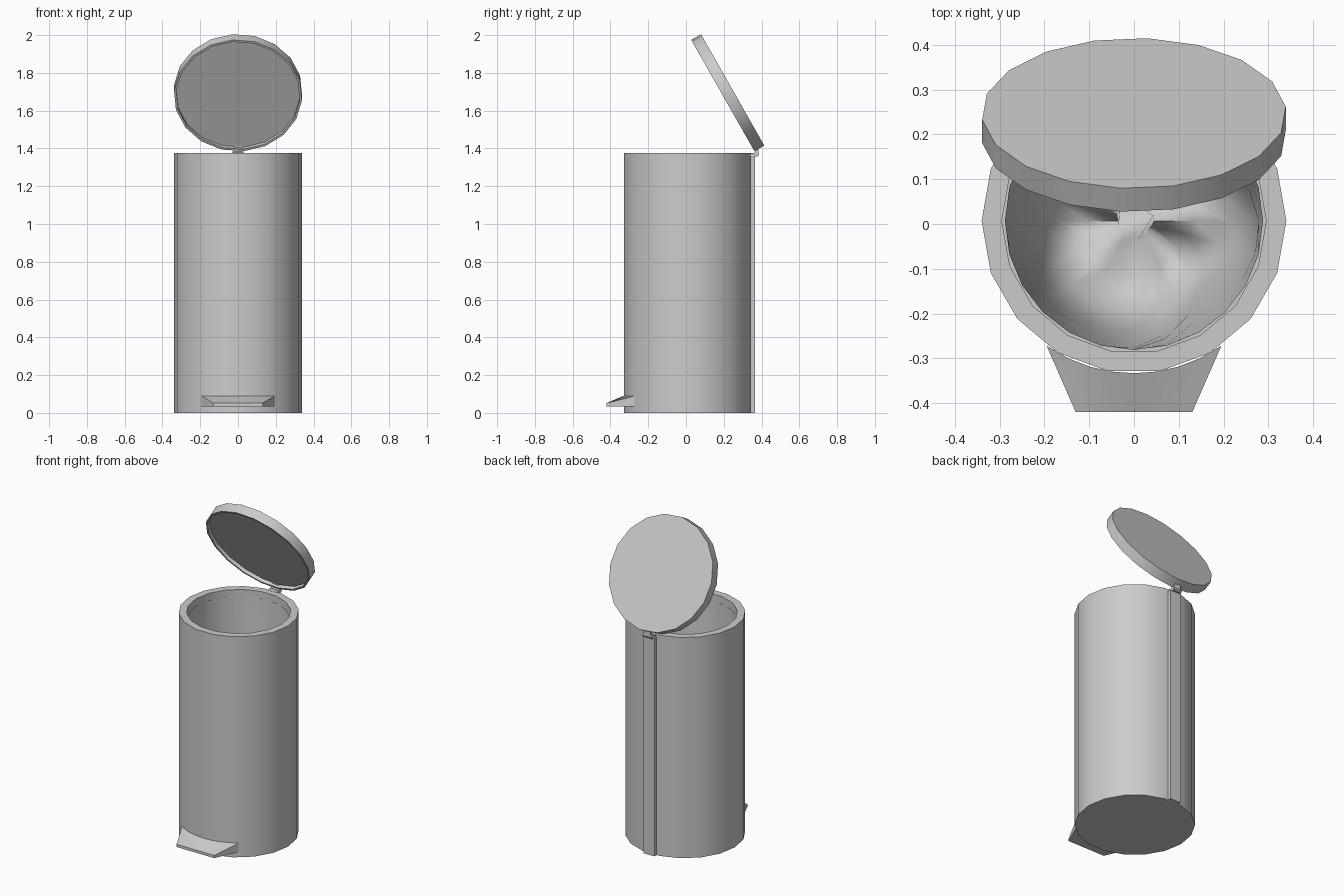
import bpy, bmesh, math, random
from mathutils import Matrix, Vector

if "Cube" in bpy.data.objects:
    bpy.data.objects.remove(bpy.data.objects["Cube"])
random.seed(4)

SIDES = 18
R = 0.34
CY = 0.007
TOP = 1.375

steel = bpy.data.materials.new("brushed grey")
steel.use_nodes = True
GREY = (0.6, 0.6, 0.6, 1)
steel.diffuse_color = GREY
steel.node_tree.nodes["Principled BSDF"].inputs["Base Color"].default_value = GREY


def finish(name, bm, matrix=None, angle=35):
    """Turn a bmesh into a named, shaded object."""
    if matrix:
        bm.transform(matrix)
    bmesh.ops.recalc_face_normals(bm, faces=bm.faces)
    mesh = bpy.data.meshes.new(name)
    bm.to_mesh(mesh)
    bm.free()
    mesh.materials.append(steel)
    ob = bpy.data.objects.new(name, mesh)
    bpy.context.collection.objects.link(ob)
    bpy.ops.object.select_all(action="DESELECT")
    ob.select_set(True)
    bpy.context.view_layer.objects.active = ob
    bpy.ops.object.shade_smooth_by_angle(angle=math.radians(angle))
    return ob


def lathe(profile, offset=0.0, sides=SIDES, wobble=None):
    """Stack rings of (radius, z), capping the first and last ring."""
    bm = bmesh.new()
    rings = []
    for r, z in profile:
        ring = []
        for i in range(sides):
            a = offset + math.tau * i / sides
            rr, zz = wobble(r, z, a) if wobble else (r, z)
            ring.append(bm.verts.new((rr * math.cos(a), rr * math.sin(a), zz)))
        rings.append(ring)
    for low, high in zip(rings, rings[1:]):
        for i in range(sides):
            j = (i + 1) % sides
            bm.faces.new((low[i], low[j], high[j], high[i]))
    bm.faces.new(rings[0])
    bm.faces.new(rings[-1])
    return bm


def box(name, size, centre):
    bm = bmesh.new()
    bmesh.ops.create_cube(bm, size=1)
    bm.transform(Matrix.Translation(centre) @ Matrix.Diagonal((*size, 1)))
    return finish(name, bm)


# Cylindrical body with a thick rim, hollow inside
here = Matrix.Translation((0, CY, 0))
finish("body", lathe([(R, 0), (R, TOP), (0.295, TOP), (0.295, 0.06)]), here)


# Crumpled bag hanging inside the rim
def crumple(r, z, a):
    depth = min(1, max(0, (1.25 - z) / 0.8))
    fold = 0.6 * math.sin(3 * a + 1) + 0.4 * math.sin(5 * a + 4 * z)
    return r * (1 + 0.13 * depth * fold), z + 0.05 * depth * fold


bag = lathe([(0.288, 1.335), (0.286, 1.2), (0.275, 0.95), (0.26, 0.7), (0.235, 0.5),
             (0.19, 0.36), (0.12, 0.32), (0.04, 0.34)], sides=24, wobble=crumple)
# Open the mouth of the bag
bag.faces.ensure_lookup_table()
mouth = [f for f in bag.faces if min(v.co.z for v in f.verts) > 1.3]
bmesh.ops.delete(bag, geom=mouth, context="FACES_ONLY")
bag_ob = finish("bag", bag, here, 60)
bag_ob.data.flip_normals()

# Lid: shallow dish swung open about the hinge
lid_profile = [(0.328, 0.022), (0.328, 0), (R, 0), (R, 0.06)]
tilt = Matrix.Translation((0, 0.195, 1.68)) @ Matrix.Rotation(math.radians(-60.4), 4, "X")
finish("lid", lathe(lid_profile, math.radians(5)), tilt)

# Hinge strip down the back
box("back_strip", (0.075, 0.05, 1.36), (0, 0.34, 0.68))

# Hinge barrel and the leaf reaching up to the lid
pin = bmesh.new()
bmesh.ops.create_cone(pin, cap_ends=True, segments=10, radius1=0.014, radius2=0.014, depth=0.06)
finish("hinge_barrel", pin,
       Matrix.Translation((0, 0.372, 1.37)) @ Matrix.Rotation(math.pi / 2, 4, "Y"))
box("hinge_leaf", (0.045, 0.016, 0.045), (0, 0.376, 1.388))
box("hinge_plate", (0.06, 0.035, 0.012), (0, 0.352, 1.37))

# Foot pedal: wedge whose back edge follows the body
pedal = bmesh.new()
N = 8
columns = []
for i in range(N + 1):
    t = 2 * i / N - 1
    back_x, front_x = 0.195 * t, 0.13 * t
    back_y = CY - math.sqrt(R * R - back_x * back_x)
    columns.append([pedal.verts.new(p) for p in (
        (front_x, -0.42, 0.035), (front_x, -0.42, 0.052),
        (back_x, back_y, 0.09), (back_x, back_y, 0.035))])
for a, b in zip(columns, columns[1:]):
    for k in range(4):
        m = (k + 1) % 4
        pedal.faces.new((a[k], a[m], b[m], b[k]))
pedal.faces.new(columns[0])
pedal.faces.new(columns[-1])
finish("pedal", pedal)
